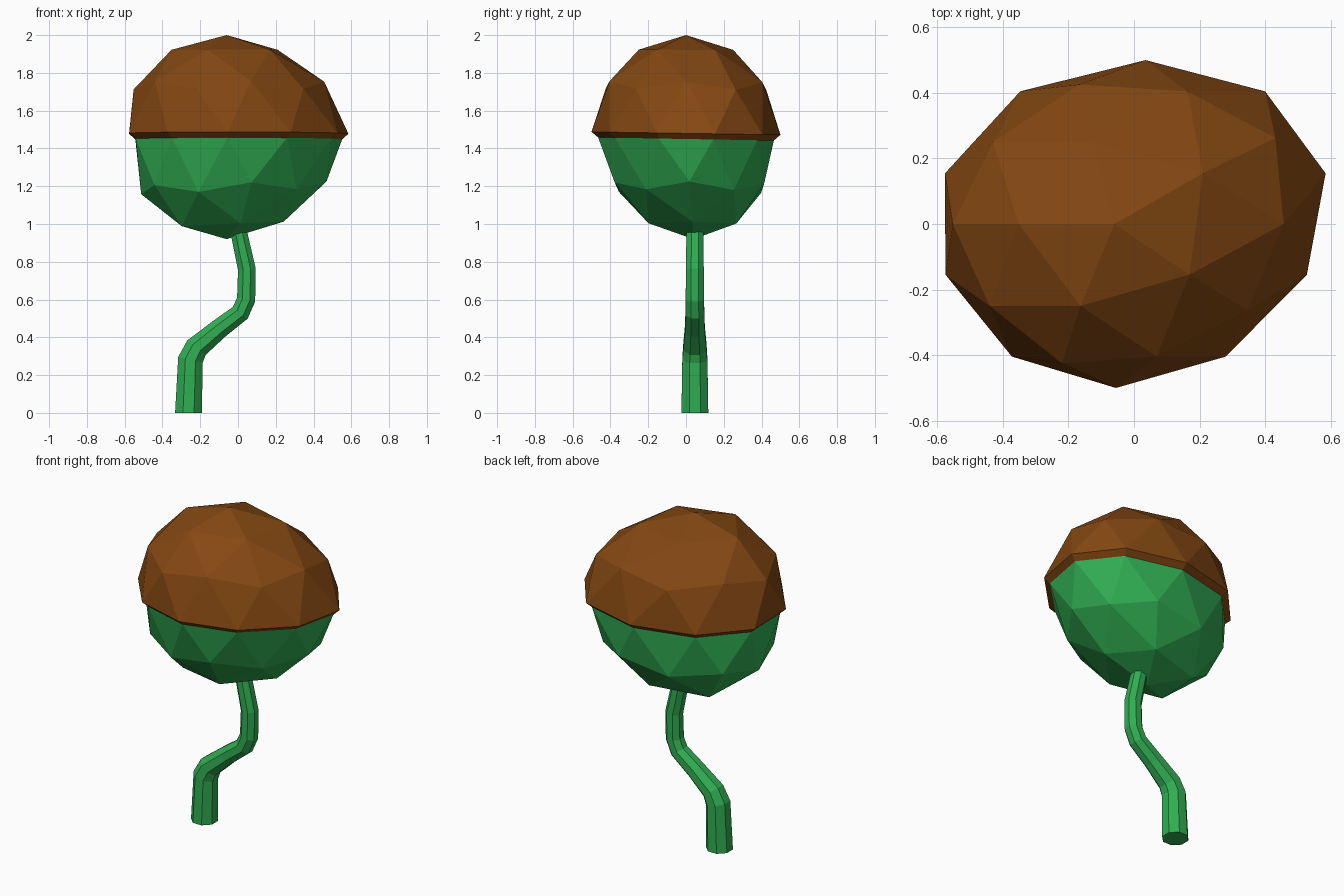
import bpy, bmesh, math
from mathutils import Vector, Matrix

if "Cube" in bpy.data.objects:
    bpy.data.objects.remove(bpy.data.objects["Cube"])


def material(name, rgb):
    m = bpy.data.materials.new(name)
    m.diffuse_color = (*rgb, 1)
    m.use_nodes = True
    m.node_tree.nodes["Principled BSDF"].inputs["Base Color"].default_value = m.diffuse_color
    return m


green = material("leaf green", (0.03, 0.42, 0.085))
brown = material("bark brown", (0.23, 0.064, 0.006))


def finish(bm, name, mat):
    bmesh.ops.recalc_face_normals(bm, faces=bm.faces)
    me = bpy.data.meshes.new(name)
    bm.to_mesh(me)
    bm.free()
    me.materials.append(mat)
    ob = bpy.data.objects.new(name, me)
    bpy.context.collection.objects.link(ob)
    return ob


def shape(u, sx, sy, sz, cz):
    """Squash a unit-sphere point into the slightly lopsided bulb."""
    a = abs(u.z)
    low = max(-u.z, 0)
    x = sx * u.x - 0.01 + 0.045 * u.y + 0.05 * u.x * u.y - 0.05 * a - 0.03 * u.x * max(u.z, 0)
    y = sy * u.y + 0.04 * low
    z = cz + sz * u.z + 0.03 * u.x * low - 0.008 * u.y * (1 - a)
    return Vector((x, y, z))


OUTER = (0.595, 0.50, 0.52, 1.48)
INNER = (0.56, 0.465, 0.53, 1.45)


def ball():
    bm = bmesh.new()
    bmesh.ops.create_icosphere(bm, subdivisions=2, radius=1,
                               matrix=Matrix.Rotation(math.pi, 4, 'X'))
    return bm


# Green bulb: full faceted ball, its upper part tucked under the cap
bm = ball()
for v in bm.verts:
    s = INNER if v.co.z < 0.01 else (0.56, 0.465, 0.49, 1.45)
    v.co = shape(v.co, *s)
finish(bm, "bulb", green)

# Brown cap: upper half of a larger ball with a sloped rim meeting the bulb
bm = ball()
bmesh.ops.delete(bm, geom=[v for v in bm.verts if v.co.z < -0.01], context='VERTS')
rim = [e for e in bm.edges if e.is_boundary]
new = bmesh.ops.extrude_edge_only(bm, edges=rim)["geom"]
inner = {v for v in new if isinstance(v, bmesh.types.BMVert)}
for v in bm.verts:
    v.co = shape(v.co, *(INNER if v in inner else OUTER))
finish(bm, "cap", brown)

# Stalk: tapering eight-sided tube along a bent path (x, z, radius)
path = [(-0.262, 0, 0.077), (-0.252, 0.28, 0.072), (-0.220, 0.345, 0.067),
        (-0.10, 0.445, 0.057), (0.012, 0.53, 0.054), (0.043, 0.60, 0.053),
        (0.047, 0.76, 0.051), (-0.003, 0.99, 0.048)]
pts = [Vector((x, 0.047, z)) for x, z, r in path]
bm = bmesh.new()
rings = []
for i, p in enumerate(pts):
    t = Vector((0, 0, 1))
    if 0 < i < len(pts) - 1:
        t = (p - pts[i - 1]).normalized() + (pts[i + 1] - p).normalized()
        t.normalize()
    side = Vector((0, 1, 0)).cross(t)
    ring = []
    for k in range(8):
        a = math.tau * (k + 0.5) / 8
        ring.append(bm.verts.new(p + path[i][2] * (math.cos(a) * side + math.sin(a) * Vector((0, 1, 0)))))
    rings.append(ring)
for r0, r1 in zip(rings, rings[1:]):
    for k in range(8):
        bm.faces.new((r0[k], r0[(k + 1) % 8], r1[(k + 1) % 8], r1[k]))
bm.faces.new(rings[0])
bm.faces.new(rings[-1])
finish(bm, "stalk", green)
